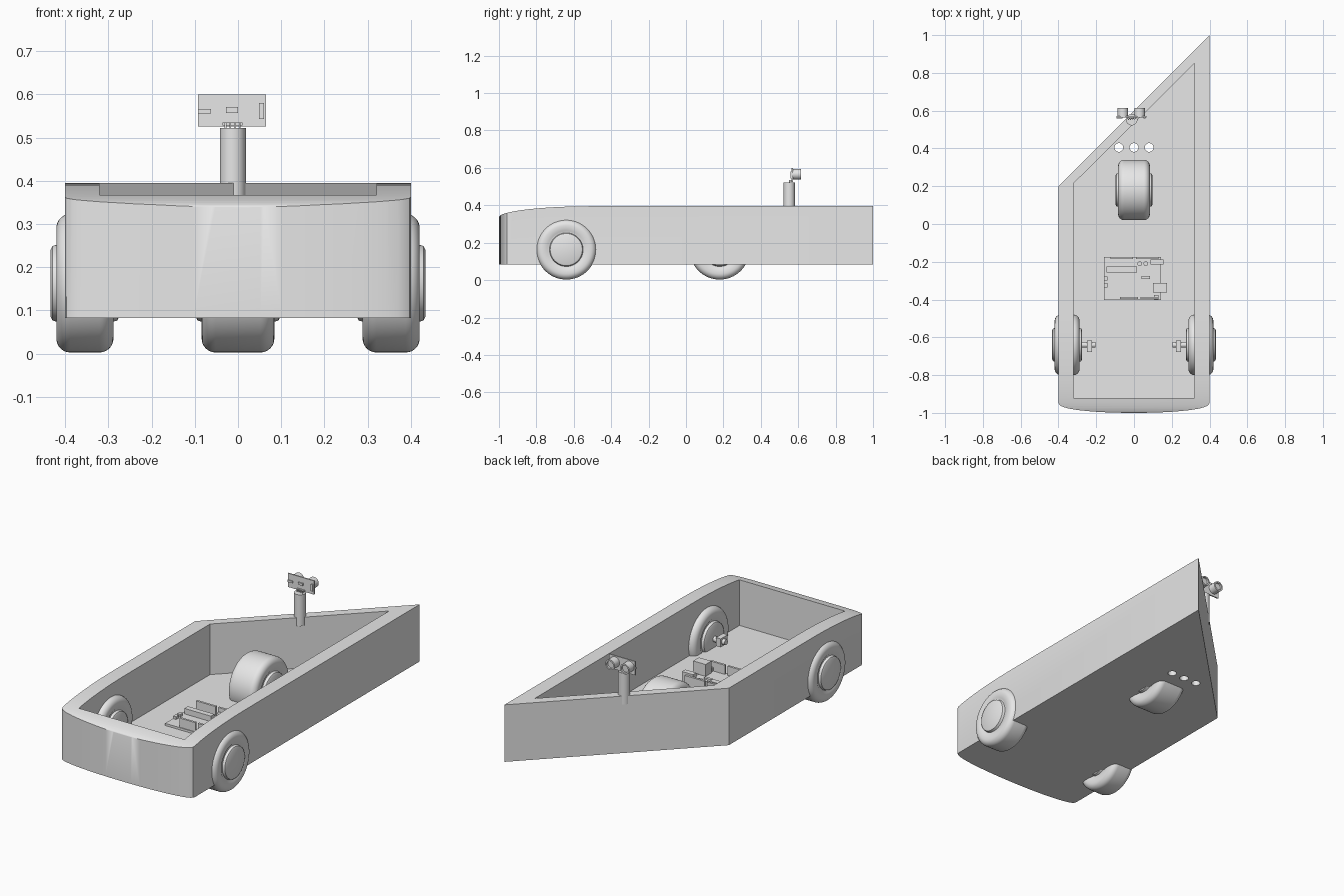
import bpy, bmesh
from math import pi, sin, cos, sqrt
from mathutils import Matrix, Vector

cube = bpy.data.objects.get("Cube")
if cube:
    bpy.data.objects.remove(cube)

grey = bpy.data.materials.new("plain grey")
grey.use_nodes = True
grey.diffuse_color = (0.8, 0.8, 0.8, 1)
grey.node_tree.nodes["Principled BSDF"].inputs["Base Color"].default_value = (0.8, 0.8, 0.8, 1)


def finish(name, bm, smooth=True):
    bmesh.ops.recalc_face_normals(bm, faces=bm.faces)
    mesh = bpy.data.meshes.new(name)
    bm.to_mesh(mesh)
    bm.free()
    mesh.materials.append(grey)
    ob = bpy.data.objects.new(name, mesh)
    bpy.context.collection.objects.link(ob)
    if smooth:
        shade(ob)
    return ob


def shade(ob):
    bpy.ops.object.select_all(action='DESELECT')
    ob.select_set(True)
    bpy.context.view_layer.objects.active = ob
    bpy.ops.object.shade_smooth_by_angle(angle=0.6)


def prism(name, points, offset):
    """Closed outline of 3D points extruded along an offset."""
    bm = bmesh.new()
    face = bm.faces.new([bm.verts.new(p) for p in points])
    new = bmesh.ops.extrude_face_region(bm, geom=[face])["geom"]
    bmesh.ops.translate(bm, vec=offset, verts=[v for v in new if isinstance(v, bmesh.types.BMVert)])
    return finish(name, bm, False)


def box(name, x0, x1, y0, y1, z0, z1):
    corners = [(x0, y0, z0), (x1, y0, z0), (x1, y1, z0), (x0, y1, z0)]
    return prism(name, corners, (0, 0, z1 - z0))


def lathe(name, profile, axis, center, steps=48):
    """Spin (radius, height) pairs around an axis."""
    bm = bmesh.new()
    verts = [bm.verts.new((r, 0, h)) for r, h in profile]
    edges = [bm.edges.new(pair) for pair in zip(verts, verts[1:])]
    bmesh.ops.spin(bm, geom=verts + edges, cent=(0, 0, 0), axis=(0, 0, 1), angle=2 * pi, steps=steps)
    bmesh.ops.remove_doubles(bm, verts=bm.verts, dist=1e-5)
    turn = Vector((0, 0, 1)).rotation_difference(Vector(axis)).to_matrix().to_4x4()
    bm.transform(Matrix.Translation(center) @ turn)
    return finish(name, bm)


def rod(name, radius, length, axis, center, steps=32):
    return lathe(name, [(0, 0), (radius, 0), (radius, length), (0, length)], axis, center, steps)


def boolean(ob, cutter, operation):
    mod = ob.modifiers.new("cut", 'BOOLEAN')
    mod.object, mod.operation, mod.solver = cutter, operation, 'EXACT'
    bpy.ops.object.select_all(action='DESELECT')
    bpy.context.view_layer.objects.active = ob
    ob.select_set(True)
    bpy.ops.object.modifier_apply(modifier=mod.name)
    bpy.data.objects.remove(cutter)


# Hull: bowed nose, slanted tail, top edge curving down to the nose
BASE, TOP, FLOOR = 0.083, 0.395, 0.118
nose = []
for i in range(25):
    a = pi * i / 24
    x = -0.4 * cos(a)
    nose.append((x, -0.945 - 0.055 * sin(a) ** 0.8 if 0 < i < 24 else -0.945, BASE))
hull = prism("hull", nose + [(0.4, 1, BASE), (-0.4, 0.2, BASE)], (0, 0, 0.4))

arc = []
for i in range(21):
    a = pi / 2 * i / 20
    arc.append((-0.6, -0.5 - 0.501 * sin(a), TOP - 0.06 + 0.06 * cos(a)))
side = [(-0.6, 1.1, 0), (-0.6, 1.1, TOP)] + arc + [(-0.6, -1.001, 0)]
boolean(hull, prism("top_cutter", side, (1.2, 0, 0)), 'INTERSECT')

# Open interior and three round floor holes
inside = [(-0.32, -0.92, FLOOR), (0.32, -0.92, FLOOR), (0.32, 0.85, FLOOR), (-0.32, 0.215, FLOOR)]
boolean(hull, prism("interior_cutter", inside, (0, 0, 0.5)), 'DIFFERENCE')
for x in (-0.08, 0, 0.08):
    boolean(hull, rod("hole_cutter", 0.023, 0.2, (0, 0, 1), (x, 0.405, 0.03)), 'DIFFERENCE')
shade(hull)


# Wheels: rounded tyre with a raised hub on both sides
def wheel(name, center, half, hub_out):
    bulge = 0.032
    edge = []
    for i in range(9):
        a = pi / 2 * i / 8
        edge.append((0.16 - bulge * (1 - sin(a)), half - bulge * (1 - cos(a))))
    outer = [(0, half + hub_out), (0.078, half + hub_out), (0.086, half + hub_out * 0.7),
             (0.09, half - 0.004), (0.098, half - 0.004), (0.104, half)] + edge
    profile = outer + [(r, -h) for r, h in reversed(outer)]
    return lathe(name, profile, (1, 0, 0), center, 64)


wheel("rear_wheel", (0, 0.18, 0.163), 0.084, 0.014)
for label, s in (("left", 1), ("right", -1)):
    wheel(label + "_front_wheel", (s * 0.354, -0.64, 0.163), 0.066, 0.013)
    rod(label + "_axle", 0.015, 0.08, (-s, 0, 0), (s * 0.285, -0.64, 0.163))
    x0, x1 = sorted((s * 0.222, s * 0.25))
    box(label + "_motor", x0, x1, -0.678, -0.617, 0.14, 0.186)

# Sensor post on the slanted wall
rod("sensor_post", 0.03, 0.172, (0, 0, 1), (-0.012, 0.552, 0.35))

# Sensor board with chips in front and two hollow cylinders behind
box("sensor_board", -0.093, 0.065, 0.565, 0.572, 0.525, 0.6)
for x0, x1, z0, z1 in ((-0.092, -0.062, 0.555, 0.566), (-0.028, 0.0, 0.557, 0.57), (0.049, 0.06, 0.543, 0.58)):
    box("sensor_chip", x0, x1, 0.559, 0.565, z0, z1)
box("sensor_header", -0.036, 0.01, 0.556, 0.565, 0.528, 0.535)
for i in range(4):
    x = -0.031 + i * 0.011
    box("sensor_pin", x, x + 0.004, 0.55, 0.557, 0.518, 0.535)
for x in (-0.059, 0.03):
    cup = [(0, 0), (0.028, 0), (0.028, 0.043), (0.02, 0.043), (0.02, 0.033), (0, 0.033)]
    lathe("sensor_cylinder", cup, (0, 1, 0), (x, 0.572, 0.566), 32)

# Controller board on the floor with its headers and sockets
B = FLOOR + 0.012
box("controller_board", -0.16, 0.143, -0.402, -0.175, FLOOR - 0.005, B)
for x0, x1, y in ((-0.125, -0.005, -0.186), (0.01, 0.13, -0.186), (-0.075, 0.02, -0.398), (0.035, 0.125, -0.398)):
    box("pin_header", x0, x1, y, y + 0.012, B, B + 0.05)
box("main_chip", -0.145, 0.015, -0.256, -0.226, B, B + 0.03)
box("usb_socket", 0.1, 0.175, -0.362, -0.312, B, B + 0.065)
box("power_socket", 0.088, 0.155, -0.215, -0.187, B, B + 0.06)
box("small_chip", 0.04, 0.085, -0.29, -0.275, B, B + 0.012)
box("reset_button", 0.105, 0.13, -0.4, -0.375, B, B + 0.02)
for x in (0.03, 0.062):
    rod("capacitor", 0.012, 0.035, (0, 0, 1), (x, -0.21, B), 16)
for y in (-0.3, -0.335):
    box("side_component", -0.158, -0.14, y, y + 0.022, B, B + 0.015)
